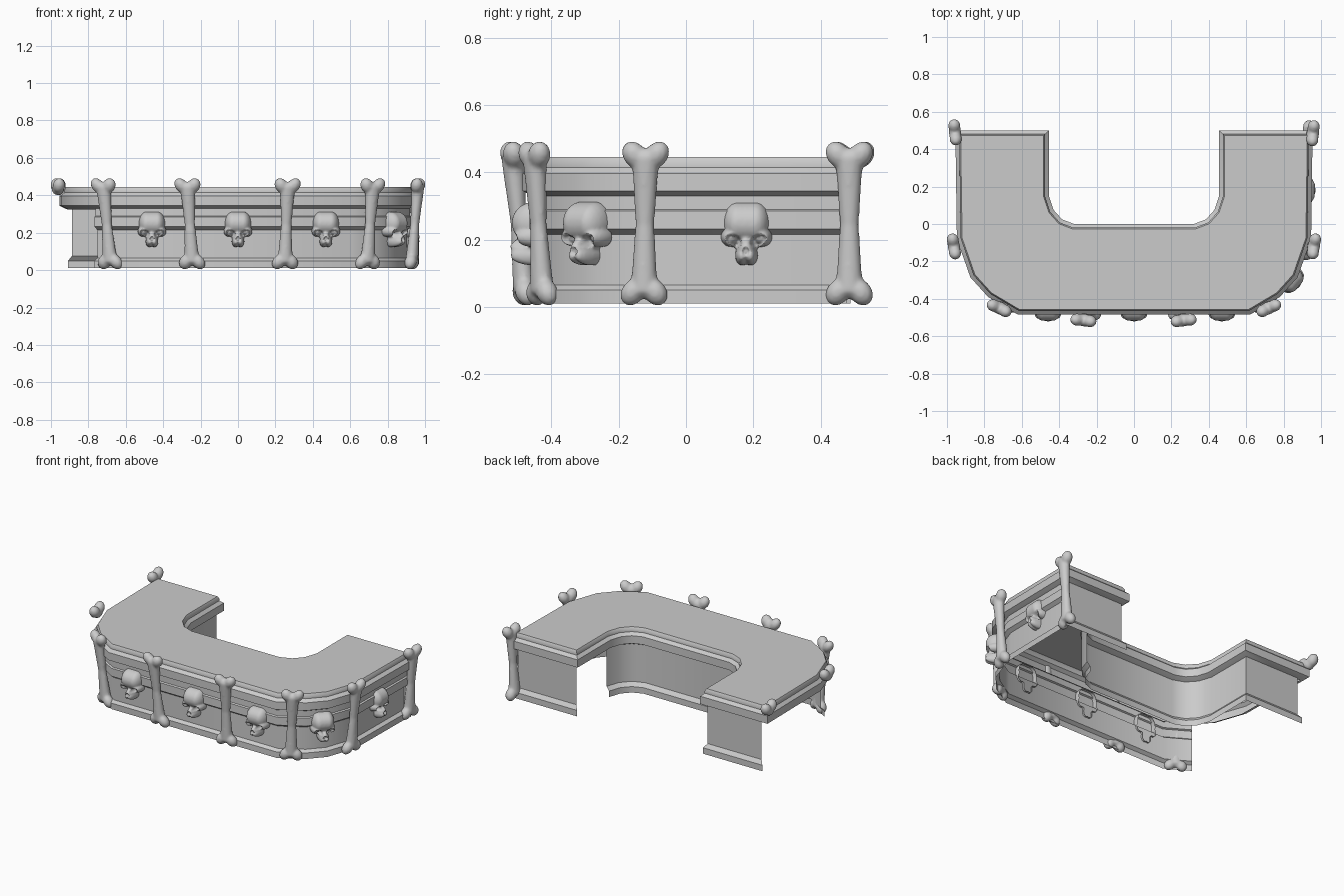
import bpy, bmesh, math
from mathutils import Vector, Matrix

if "Cube" in bpy.data.objects:
    bpy.data.objects.remove(bpy.data.objects["Cube"])


def add_object(name, mesh, matrix=None):
    ob = bpy.data.objects.new(name, mesh)
    bpy.context.collection.objects.link(ob)
    if matrix:
        ob.matrix_world = matrix
    return ob


def finish(name, bm):
    mesh = bpy.data.meshes.new(name)
    bm.to_mesh(mesh)
    bm.free()
    return mesh


def smooth(ob, angle=35):
    bpy.ops.object.select_all(action='DESELECT')
    ob.select_set(True)
    bpy.context.view_layer.objects.active = ob
    bpy.ops.object.shade_smooth_by_angle(angle=math.radians(angle))


# Counter outline, counter-clockwise: back end, inner bay, back end, outer front
half_in = [(.955, .5), (.455, .5), (.455, .15), (.43, .075), (.385, .025), (.32, 0)]
half_out = [(-.947, -.08), (-.875, -.285), (-.78, -.39), (-.62, -.485)]
mirror = lambda pts: [(-x, y) for x, y in reversed(pts)]
LOOP = [Vector(p) for p in half_in + mirror(half_in) + half_out + mirror(half_out)]
# The left end wall stops a little short of the slab corner
WALL_LOOP = [p.copy() for p in LOOP]
WALL_LOOP[11].x = -.92
N = len(LOOP)


def offset_point(loop, i, d):
    """Mitred offset of outline point i, outward for positive d."""
    i %= N
    a = (loop[i] - loop[i - 1]).normalized()
    b = (loop[(i + 1) % N] - loop[i]).normalized()
    na, nb = Vector((a.y, -a.x)), Vector((b.y, -b.x))
    return loop[i] + (na + nb) * d / (1 + na.dot(nb))


def sweep(name, profile, first, last, loop=LOOP, cap=False):
    """Sweep (offset, z) profile along outline points first..last."""
    bm = bmesh.new()
    rings = []
    for i in range(first, last + 1):
        if i == first + N:
            rings.append(rings[0])
            continue
        rings.append([bm.verts.new((*offset_point(loop, i, d), z)) for d, z in profile])
    for r, s in zip(rings, rings[1:]):
        for j in range(len(profile) - 1):
            bm.faces.new((r[j], r[j + 1], s[j + 1], s[j]))
    if cap:
        bm.faces.new([r[0] for r in rings[:-1]])
    ob = add_object(name, finish(name, bm))
    smooth(ob)
    return ob


# Table top slab with its frieze
sweep("counter_top", [(-.028, .445), (-.02, .43), (-.02, .415), (0, .397),
                      (0, .345), (-.018, .335), (-.04, .325)], 0, N, cap=True)

# Back ends and inner walls (one arm is open on its inner side)
inner = [(-.033, .335), (-.033, .075), (-.012, .05), (-.012, .01)]
sweep("back_end_right", inner, 0, 1, WALL_LOOP)
sweep("inner_wall_and_back_end_left", inner, 2, 11, WALL_LOOP)

# Front and right wall with a raised band and a base board
sweep("front_wall", [(-.03, .335), (-.03, .29), (-.02, .285), (-.02, .232),
                     (-.043, .215), (-.043, .065), (-.022, .05), (-.022, .01)],
      14, N)


def blob(bm, loc, size, tilt=0):
    m = Matrix.Translation(loc) @ Matrix.Rotation(tilt, 4, 'Y') @ Matrix.Diagonal((*size, 1))
    bmesh.ops.create_icosphere(bm, subdivisions=3, radius=1, matrix=m)


def fuse(name, bm, voxel, rounds):
    """Melt overlapping blobs into one smooth skin."""
    tmp = add_object(name + "_tmp", finish(name, bm))
    rm = tmp.modifiers.new("fuse", 'REMESH')
    rm.mode = 'VOXEL'
    rm.voxel_size = voxel
    sm = tmp.modifiers.new("soften", 'SMOOTH')
    sm.iterations = rounds
    dg = bpy.context.evaluated_depsgraph_get()
    mesh = bpy.data.meshes.new_from_object(tmp.evaluated_get(dg))
    bpy.data.objects.remove(tmp)
    for p in mesh.polygons:
        p.use_smooth = True
    mesh.name = name
    return mesh


# Bone: two knobbed ends and a waisted shaft, origin at floor level
def bone_mesh(name, whole):
    bm = bmesh.new()
    ends = [(.452, 1), (.044, -1)] if whole else [(.452, 1)]
    for z, s in ends:
        for side in (-1, 1):
            blob(bm, (side * .034, 0, z), (.034, .033, .043), side * s * .6)
        blob(bm, (0, 0, z - s * .016), (.038, .034, .036))
    if whole:
        for z, r1, r2 in ((.145, .041, .028), (.345, .028, .041)):
            bmesh.ops.create_cone(bm, cap_ends=True, segments=16, radius1=r1, radius2=r2,
                                  depth=.2, matrix=Matrix.Translation((0, 0, z))
                                  @ Matrix.Diagonal((1, .85, 1, 1)))
    return fuse(name, bm, .0075, 6)


bone = bone_mesh("bone", True)
knob = bone_mesh("bone_end", False)


def place_bone(name, mesh, top, bottom, yaw):
    shear = Matrix.Identity(4)
    shear[0][2] = (top[0] - bottom[0]) / .45
    shear[1][2] = (top[1] - bottom[1]) / .45
    m = Matrix.Translation((*bottom, 0)) @ shear @ Matrix.Rotation(math.radians(yaw), 4, 'Z')
    ob = add_object(name, mesh.copy())
    ob.data.transform(m)


bones = [((-.72, -.45), (-.68, -.425), -25), ((-.27, -.515), (-.243, -.475), -7),
         ((.265, -.515), (.25, -.475), 7), ((.72, -.45), (.69, -.425), 25),
         ((.962, -.12), (.925, -.125), 80), ((.957, .485), (.93, .485), 84)]
for k, b in enumerate(bones):
    place_bone(f"bone_{k + 1}", bone, *b)
for k, (p, yaw) in enumerate([((-.963, -.12), -80), ((-.957, .49), -84)]):
    place_bone(f"left_bone_end_{k + 1}", knob, p, p, yaw)

# Skull: fused cranium, cheeks and jaw facing -y
bm = bmesh.new()
for x in (-.027, -.014, 0, .014, .027):
    blob(bm, (x, 0, .25), (.044, .068, .063))
for s in (-1, 1):
    blob(bm, (s * .046, 0, .208), (.031, .062, .030))
    blob(bm, (s * .013, 0, .153), (.021, .072, .030))
blob(bm, (0, 0, .17), (.031, .075, .044))
skull = fuse("skull", bm, .0055, 3)

# Carve sockets and nose, then drop the part buried in the wall
bm = bmesh.new()
bm.from_mesh(skull)
for v in bm.verts:
    x, z = abs(v.co.x), v.co.z
    if v.co.y < 0:
        dx, dz = x - .036, z - .197 - (x - .036) * .3
        eye = (dx / .025) ** 2 + (dz / .018) ** 2
        nose = (x / .011) ** 2 + ((z - .165) / .014) ** 2
        if eye < 1:
            v.co.y += .026 * min(1, 2 * (1 - eye))
        elif nose < 1:
            v.co.y += .014 * min(1, 2 * (1 - nose))
bmesh.ops.delete(bm, geom=[v for v in bm.verts if v.co.y > .02], context='VERTS')
bm.to_mesh(skull)
bm.free()

for k, (x, y, yaw) in enumerate([(-.46, -.45, 0), (0, -.45, 0), (.47, -.45, 0),
                                 (.83, -.29, 50), (.9, .18, 88)]):
    add_object(f"skull_{k + 1}", skull,
               Matrix.Translation((x, y, 0)) @ Matrix.Rotation(math.radians(yaw), 4, 'Z'))
